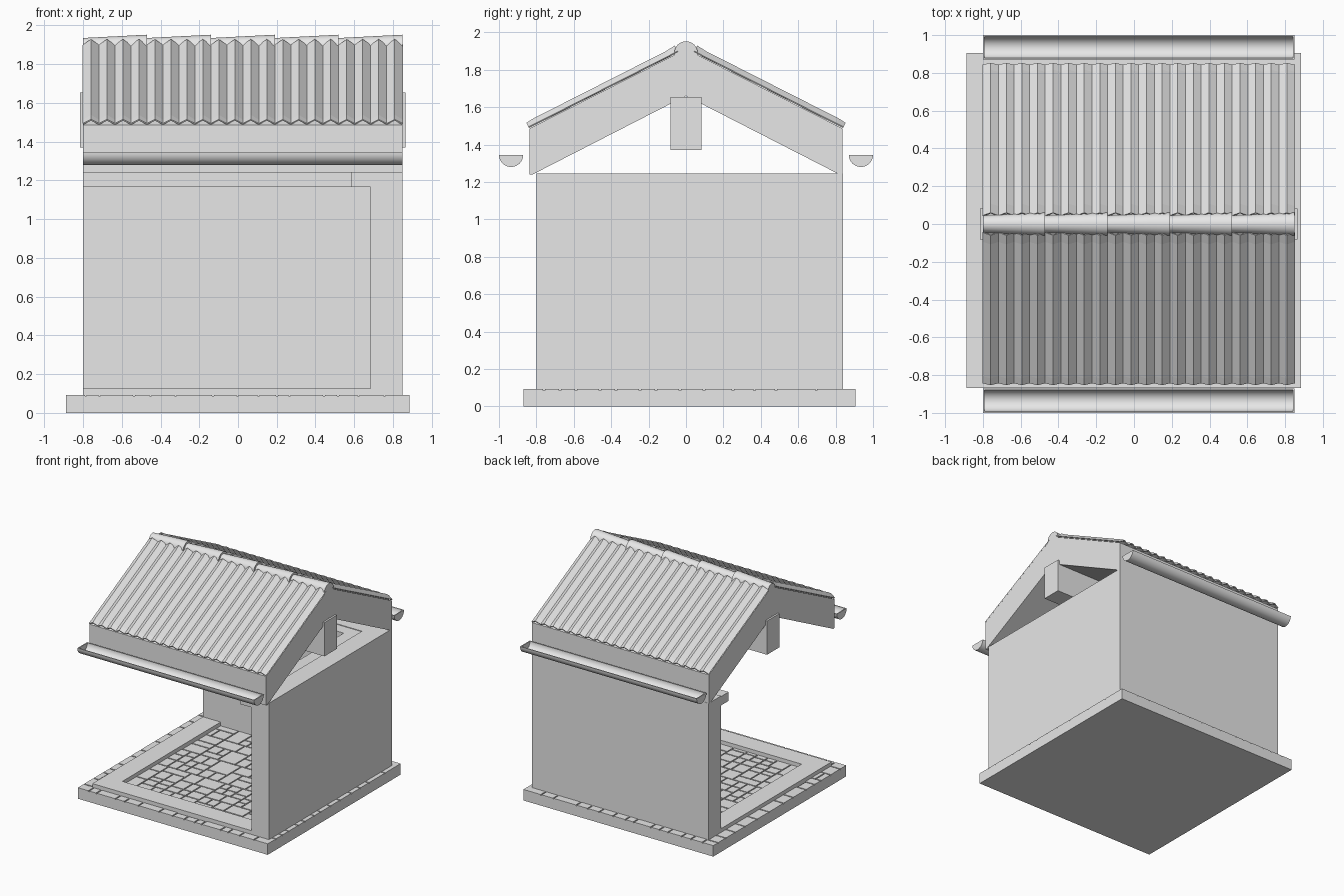
import bpy, bmesh, math, random
from mathutils import Matrix, Vector

random.seed(4)
cube = bpy.data.objects.get("Cube")
if cube:
    bpy.data.objects.remove(cube, do_unlink=True)

GREY = (0.8, 0.8, 0.8, 1.0)
mat = bpy.data.materials.new("plain_grey")
mat.use_nodes = True
mat.diffuse_color = GREY
mat.node_tree.nodes["Principled BSDF"].inputs["Base Color"].default_value = GREY

X0, X1 = -0.80, 0.85      # building ends
Y0, Y1 = -0.80, 0.84      # building front and back
WALL = 0.165              # wall thickness


def finish(name, bm, smooth=False):
    """Turn a bmesh into a named object."""
    bmesh.ops.recalc_face_normals(bm, faces=bm.faces)
    mesh = bpy.data.meshes.new(name)
    bm.to_mesh(mesh)
    bm.free()
    mesh.materials.append(mat)
    obj = bpy.data.objects.new(name, mesh)
    bpy.context.collection.objects.link(obj)
    if smooth:
        bpy.ops.object.select_all(action="DESELECT")
        obj.select_set(True)
        bpy.context.view_layer.objects.active = obj
        bpy.ops.object.shade_smooth_by_angle(angle=math.radians(35))
    return obj


def add_box(bm, lo, hi):
    lo, hi = Vector(lo), Vector(hi)
    matrix = Matrix.Translation((lo + hi) / 2) @ Matrix.Diagonal((*(hi - lo), 1))
    bmesh.ops.create_cube(bm, size=1, matrix=matrix)


def box(name, lo, hi):
    bm = bmesh.new()
    add_box(bm, lo, hi)
    return finish(name, bm)


def add_prism(bm, profile, xa, xb):
    """Extrude a (y, z) outline along x."""
    face = bm.faces.new([bm.verts.new((xa, y, z)) for y, z in profile])
    grown = bmesh.ops.extrude_face_region(bm, geom=[face])["geom"]
    moved = [v for v in grown if isinstance(v, bmesh.types.BMVert)]
    bmesh.ops.translate(bm, verts=moved, vec=(xb - xa, 0, 0))


def ell(name, parts):
    """Join boxes that run along two sides of the building."""
    bm = bmesh.new()
    for lo, hi in parts:
        add_box(bm, lo, hi)
    return finish(name, bm)


# Base slab with irregular rectangular paving on top
BX0, BX1, BY0, BY1 = -0.888, 0.885, -0.868, 0.905
box("base_slab", (BX0, BY0, 0), (BX1, BY1, 0.086))
paving = bmesh.new()


def pave(x0, y0, x1, y1):
    w, d = x1 - x0, y1 - y0
    if max(w, d) > 0.22 or (max(w, d) > 0.14 and random.random() < 0.6):
        cut = random.choice((0.4, 0.5, 0.6))
        if w > d:
            pave(x0, y0, x0 + w * cut, y1)
            pave(x0 + w * cut, y0, x1, y1)
        else:
            pave(x0, y0, x1, y0 + d * cut)
            pave(x0, y0 + d * cut, x1, y1)
    else:
        gap = 0.005
        add_box(paving, (x0 + gap, y0 + gap, 0.084), (x1 - gap, y1 - gap, 0.093))


pave(BX0 - 0.005, BY0 - 0.005, BX1 + 0.005, BY1 + 0.005)
finish("paving_stones", paving)

# Raised kerb along the two open sides
ell("floor_kerb", [
    ((X0, Y0, 0.08), (X1 - WALL, Y0 + WALL, 0.125)),
    ((X0, Y0 + WALL, 0.08), (X0 + WALL, Y1 - WALL, 0.125)),
])

# Two solid walls and the ledge inside their tops
box("back_wall", (X0, Y1 - WALL, 0.08), (X1, Y1, 1.245))
box("left_wall", (X1 - WALL, Y0, 0.08), (X1, Y1 - WALL, 1.245))
ell("ceiling_ledge", [
    ((X0, Y1 - WALL - 0.1, 1.165), (X1 - WALL, Y1 - WALL, 1.24)),
    ((X1 - WALL - 0.1, Y0, 1.165), (X1 - WALL, Y1 - WALL - 0.1, 1.24)),
])

# Thick gable roof and its ridge beam
bm = bmesh.new()
add_prism(bm, [(-0.838, 1.24), (-0.82, 1.24), (0, 1.66), (0.82, 1.24),
               (0.838, 1.24), (0.838, 1.485), (0, 1.91), (-0.838, 1.485)], X0, X1)
finish("roof_slab", bm)
box("ridge_beam", (-0.083, -0.083, 1.37), (0.0, 0.083, 1.655)).name = "ridge_beam"
beam = bpy.data.objects["ridge_beam"]
beam.scale.x = (0.865 + 0.815) / 0.083
beam.location.x = 0.865

# Ridged roof covering and rain gutter, one for each slope
RIBS = 20
slope = math.atan2(0.425, 0.838)
for side, label in ((-1, "front"), (1, "back")):
    normal = Vector((0, side * math.sin(slope), math.cos(slope)))
    bm = bmesh.new()
    rows = []
    for y, z, crest in ((0.838, 1.485, 0.030), (0.80, 1.504, 0.035),
                        (0.09, 1.864, 0.035), (0.04, 1.890, 0.040)):
        row = []
        for i in range(2 * RIBS + 1):
            x = X0 + (X1 - X0) * i / (2 * RIBS)
            point = Vector((x, side * y, z)) + normal * (crest if i % 2 else 0.007)
            row.append(bm.verts.new(point))
        rows.append(row)
    for low, high in zip(rows, rows[1:]):
        for i in range(2 * RIBS):
            bm.faces.new((low[i], low[i + 1], high[i + 1], high[i]))
    cover = finish(label + "_roof_tiles", bm)
    solid = cover.modifiers.new("thickness", "SOLIDIFY")
    solid.thickness = 0.008
    solid.offset = 0

    # Half-round gutter with closed ends
    def arc(radius, start, end, steps=16):
        angles = [start + (end - start) * i / steps for i in range(steps + 1)]
        return [(side * 0.935 + radius * math.cos(a), 1.345 + radius * math.sin(a))
                for a in angles]

    outer = arc(0.065, math.pi, 2 * math.pi)
    inner = arc(0.057, 2 * math.pi, math.pi)
    bm = bmesh.new()
    add_prism(bm, outer + inner, X0, X1)
    add_prism(bm, outer, X0, X0 + 0.008)
    add_prism(bm, outer, X1 - 0.008, X1)
    finish(label + "_gutter", bm, smooth=True)

# Tapered ridge caps, each overlapping the next
CAPS = 5
length = (X1 - X0) / CAPS
for i in range(CAPS):
    bm = bmesh.new()
    centre = Matrix.Translation((X0 + length * (i + 0.5), 0, 1.89))
    bmesh.ops.create_cone(bm, cap_ends=True, segments=32, radius1=0.045, radius2=0.062,
                          depth=length, matrix=centre @ Matrix.Rotation(math.pi / 2, 4, "Y"))
    finish("ridge_cap_%d" % (i + 1), bm, smooth=True)
